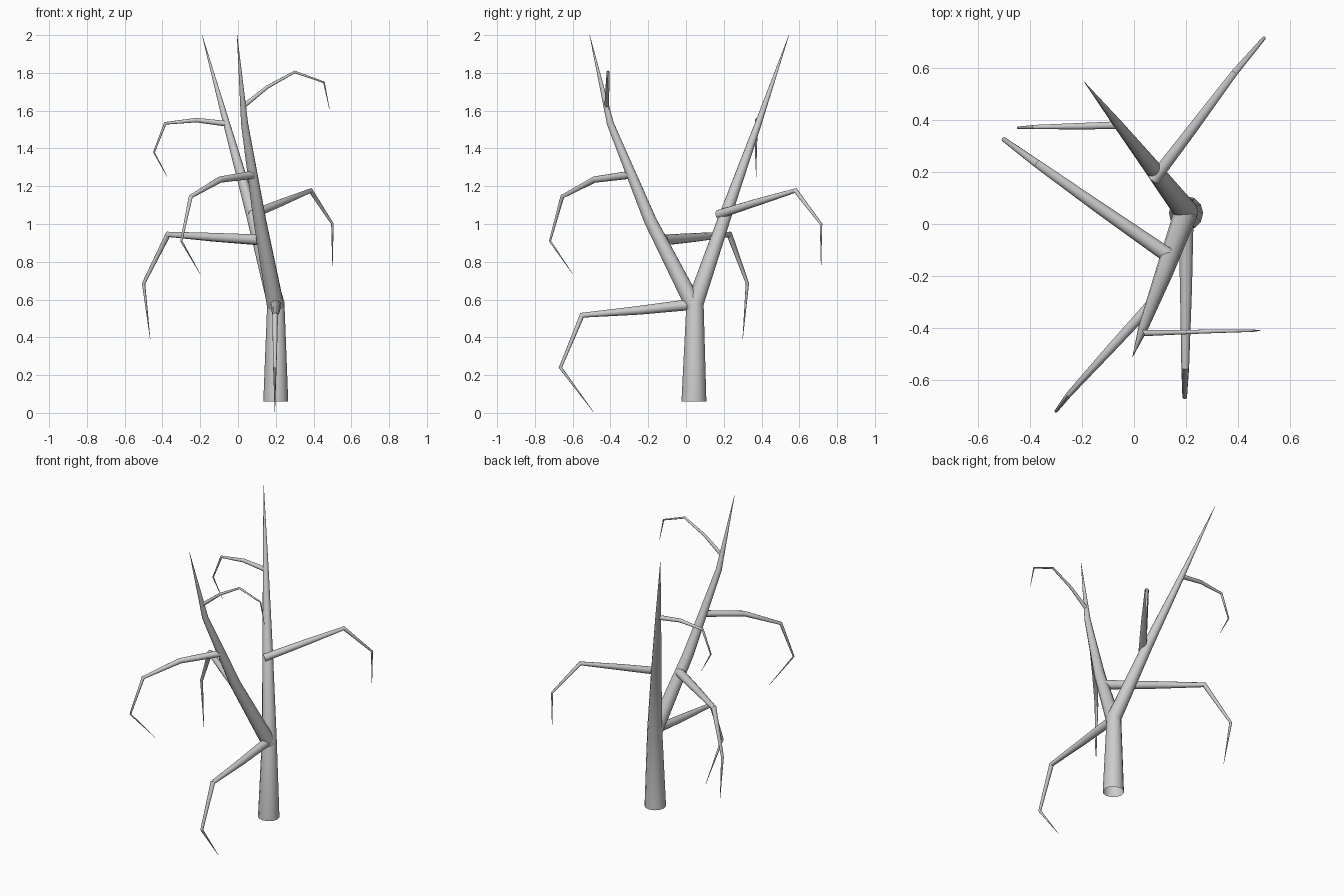
import bpy, math


def limb(name, points):
    """Tapered round tube along (x, y, z, radius) points, open ended."""
    curve = bpy.data.curves.new(name, 'CURVE')
    curve.dimensions = '3D'
    curve.bevel_depth = 1.0
    curve.bevel_resolution = 4
    spline = curve.splines.new('POLY')
    spline.points.add(len(points) - 1)
    for p, (x, y, z, r) in zip(spline.points, points):
        p.co = (x, y, z, 1)
        p.radius = r
    ob = bpy.data.objects.new(name, curve)
    bpy.context.collection.objects.link(ob)
    bpy.ops.object.select_all(action='DESELECT')
    ob.select_set(True)
    bpy.context.view_layer.objects.active = ob
    bpy.ops.object.convert(target='MESH')
    bpy.ops.object.shade_smooth_by_angle(angle=math.radians(40))


TIP = 0.001

# Trunk, running on into the straight rear stem
limb("trunk_and_rear_stem", [
    (0.20, 0.042, 0.06, 0.066), (0.20, 0.048, 0.58, 0.046),
    (0.07, 0.217, 1.07, 0.032), (-0.06, 0.382, 1.53, 0.018),
    (-0.19, 0.545, 2.00, TIP)])

# Front stem of the fork
limb("front_stem", [
    (0.20, 0.045, 0.56, 0.046), (0.115, -0.19, 1.02, 0.034),
    (0.035, -0.40, 1.53, 0.019), (-0.005, -0.51, 2.00, TIP)])

# Drooping side branches, from lowest to highest
limb("low_front_branch", [
    (0.20, 0.02, 0.573, 0.029), (0.20, -0.25, 0.543, 0.023),
    (0.197, -0.55, 0.517, 0.015), (0.195, -0.665, 0.24, 0.009),
    (0.195, -0.49, 0.005, TIP)])
limb("left_rear_branch", [
    (0.13, -0.12, 0.915, 0.029), (-0.13, 0.06, 0.93, 0.023),
    (-0.37, 0.23, 0.945, 0.016), (-0.50, 0.325, 0.685, 0.009),
    (-0.465, 0.30, 0.39, TIP)])
limb("right_rear_branch", [
    (0.075, 0.17, 1.05, 0.024), (0.22, 0.36, 1.11, 0.020),
    (0.385, 0.58, 1.177, 0.013), (0.50, 0.715, 1.0, 0.007),
    (0.50, 0.715, 0.78, TIP)])
limb("left_front_branch", [
    (0.075, -0.30, 1.26, 0.021), (-0.095, -0.485, 1.235, 0.017),
    (-0.25, -0.655, 1.145, 0.011), (-0.30, -0.72, 0.91, 0.006),
    (-0.20, -0.60, 0.735, TIP)])
limb("upper_rear_branch", [
    (-0.055, 0.38, 1.53, 0.015), (-0.22, 0.376, 1.55, 0.012),
    (-0.385, 0.373, 1.533, 0.008), (-0.445, 0.37, 1.38, 0.005),
    (-0.375, 0.372, 1.25, TIP)])
limb("upper_front_branch", [
    (0.025, -0.42, 1.62, 0.012), (0.155, -0.417, 1.725, 0.009),
    (0.30, -0.413, 1.805, 0.007), (0.455, -0.41, 1.75, 0.005),
    (0.485, -0.41, 1.605, TIP)])
